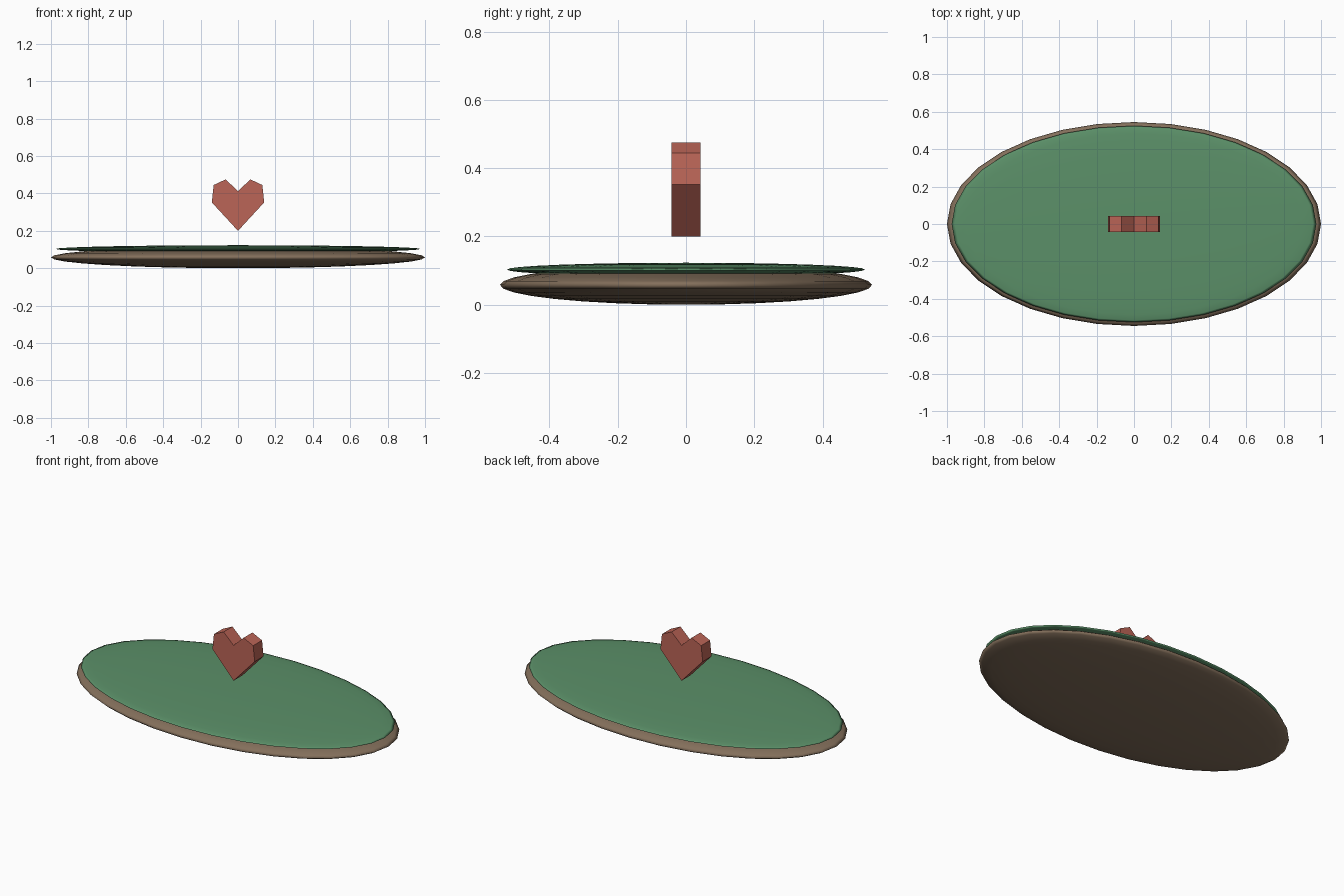
import bpy, bmesh

if "Cube" in bpy.data.objects:
    bpy.data.objects.remove(bpy.data.objects["Cube"])


def material(name, colour):
    m = bpy.data.materials.new(name)
    m.diffuse_color = (*colour, 1)
    m.use_nodes = True
    m.node_tree.nodes["Principled BSDF"].inputs["Base Color"].default_value = m.diffuse_color
    return m


brown = material("soil brown", (0.23, 0.16, 0.105))
green = material("grass green", (0.105, 0.28, 0.14))
red = material("heart red", (0.50, 0.13, 0.095))


def disc(name, z, radii, mat):
    """Flattened smooth sphere."""
    bpy.ops.mesh.primitive_uv_sphere_add(segments=32, ring_count=16, radius=1,
                                         location=(0, 0, z))
    ob = bpy.context.object
    ob.name = name
    ob.scale = radii
    bpy.ops.object.transform_apply(location=False, rotation=False, scale=True)
    bpy.ops.object.shade_smooth()
    ob.data.materials.append(mat)


# Island: soil base with a thin grass cap
disc("soil_base", 0.058, (1.0, 0.545, 0.058), brown)
disc("grass_cap", 0.103, (0.975, 0.525, 0.02), green)

# Floating heart: mirrored half outline, extruded front to back
half = [(0.14, 0.352), (0.13, 0.445), (0.066, 0.475)]
outline = [(0, 0.2)] + half + [(0, 0.412)] + [(-x, z) for x, z in reversed(half)]
bm = bmesh.new()
face = bm.faces.new([bm.verts.new((x, -0.042, z)) for x, z in outline])
ext = bmesh.ops.extrude_face_region(bm, geom=[face])
bmesh.ops.translate(bm, vec=(0, 0.084, 0),
                    verts=[v for v in ext["geom"] if isinstance(v, bmesh.types.BMVert)])
bmesh.ops.recalc_face_normals(bm, faces=bm.faces)
mesh = bpy.data.meshes.new("heart")
bm.to_mesh(mesh)
bm.free()
mesh.materials.append(red)
bpy.context.collection.objects.link(bpy.data.objects.new("heart", mesh))
